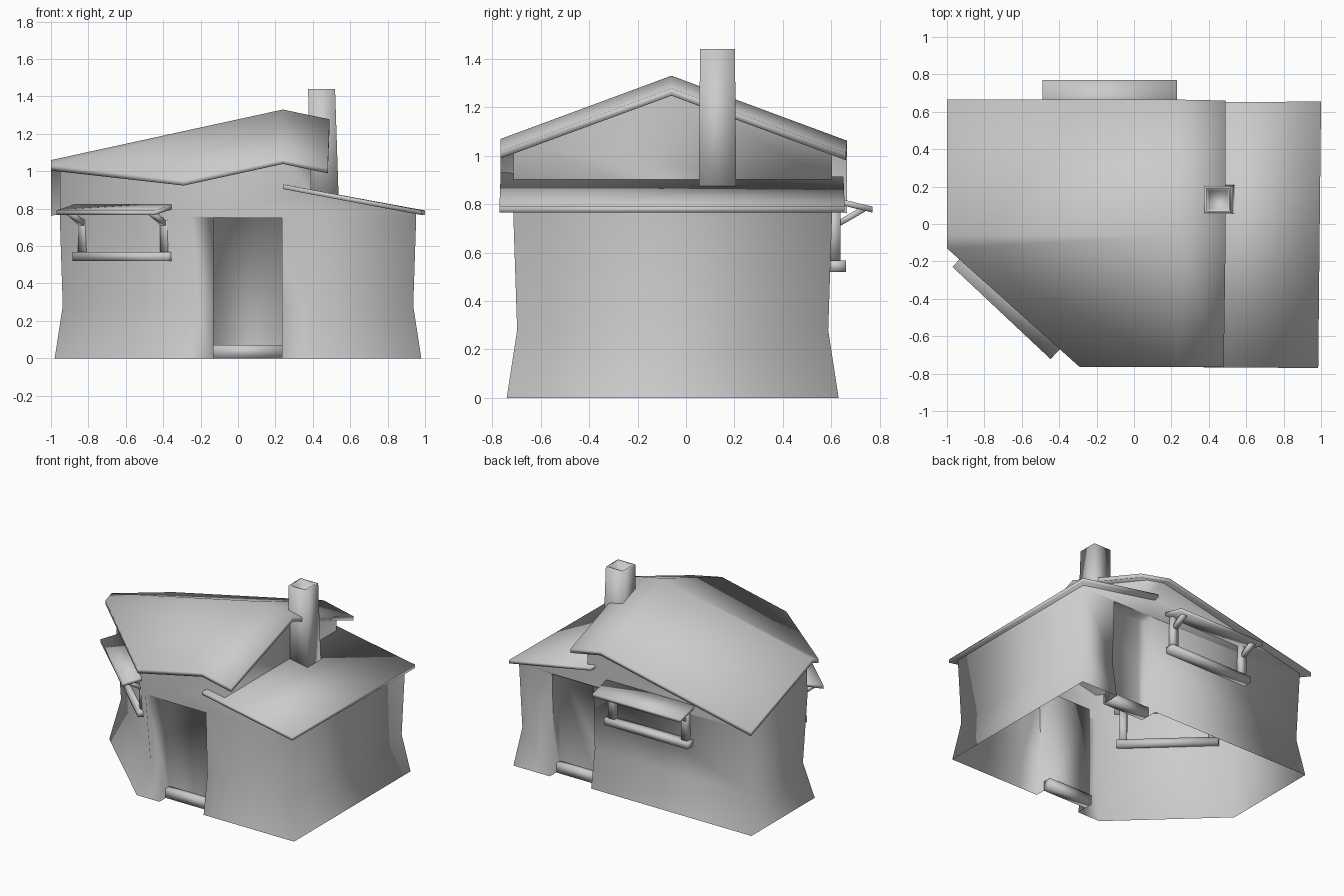
import bpy, bmesh, math
from mathutils import Vector, Matrix

if "Cube" in bpy.data.objects:
    bpy.data.objects.remove(bpy.data.objects["Cube"])

RIDGE_Y, SLOPE, SEAM, SMOOTH = -0.06, 0.37, 0.39, 120


def smooth(ob, angle=SMOOTH):
    bpy.ops.object.select_all(action='DESELECT')
    ob.select_set(True)
    bpy.context.view_layer.objects.active = ob
    bpy.ops.object.shade_smooth_by_angle(angle=math.radians(angle))


def finish(name, bm):
    bmesh.ops.recalc_face_normals(bm, faces=bm.faces[:])
    me = bpy.data.meshes.new(name)
    bm.to_mesh(me)
    bm.free()
    ob = bpy.data.objects.new(name, me)
    bpy.context.collection.objects.link(ob)
    smooth(ob)
    return ob


def box(name, lo, hi, frame=Matrix.Identity(4)):
    lo, hi = Vector(lo), Vector(hi)
    bm = bmesh.new()
    bmesh.ops.create_cube(bm, size=1)
    for v in bm.verts:
        v.co = frame @ Vector([l + (c + 0.5) * (h - l) for c, l, h in zip(v.co, lo, hi)])
    return finish(name, bm)


def slab(name, pts, faces, thick):
    """Sheet thickened straight down."""
    bm = bmesh.new()
    vs = [bm.verts.new(p) for p in pts]
    for f in faces:
        bm.faces.new([vs[i] for i in f])
    ext = bmesh.ops.extrude_face_region(bm, geom=bm.faces[:], use_keep_orig=True)
    for v in ext['geom']:
        if isinstance(v, bmesh.types.BMVert):
            v.co.z -= thick
    return finish(name, bm)


def bridge(bm, loops):
    """Skin a stack of equal loops and cap both ends."""
    n = len(loops[0])
    for a, b in zip(loops, loops[1:]):
        for i in range(n):
            j = (i + 1) % n
            bm.faces.new((a[i], a[j], b[j], b[i]))
    bm.faces.new(loops[0])
    bm.faces.new(loops[-1])
    bmesh.ops.recalc_face_normals(bm, faces=bm.faces[:])


def split(bm, co, no, clear):
    bmesh.ops.bisect_plane(bm, geom=bm.verts[:] + bm.edges[:] + bm.faces[:],
                           plane_co=co, plane_no=no, clear_outer=clear)
    if clear:
        bmesh.ops.holes_fill(bm, edges=[e for e in bm.edges if e.is_boundary], sides=0)


def wall_block(name, outline, planes):
    """Pinched prism, trimmed at the top by the roof planes."""
    bm = bmesh.new()
    bridge(bm, [[bm.verts.new((x + dx * inset, y + dy * inset, z)) for x, y, dx, dy in outline]
                for z, inset in ((0, 0), (0.28, 0.043), (0.76, 0.027), (1.5, 0.03))])
    for co, no in planes:
        split(bm, co, no, True)
    split(bm, (0, 0, 0.89), (0, 0, 1), False)
    return finish(name, bm)


def cut(ob, cutter):
    m = ob.modifiers.new("door_cut", 'BOOLEAN')
    m.object, m.operation, m.solver = cutter, 'DIFFERENCE', 'EXACT'
    bpy.context.view_layer.objects.active = ob
    bpy.ops.object.modifier_apply(modifier=m.name)


# Main roof: gable whose ridge line rises to x = 0.24, then dips
def roof(x, y):
    along = 1.33 + (x - 0.24) * (0.218 if x < 0.24 else -0.21)
    return (x, y, along - SLOPE * abs(y - RIDGE_Y))


xy = [(-1, RIDGE_Y), (0.24, RIDGE_Y), (0.49, RIDGE_Y),
      (-1, 0.665), (0.24, 0.665), (0.49, 0.66),
      (-1, -0.13), (-0.29, -0.765), (0.24, -0.765), (0.48, -0.765)]
slab("main_roof", [roof(*p) for p in xy],
     [(0, 1, 4, 3), (1, 2, 5, 4), (0, 6, 7, 8, 1), (1, 8, 9, 2)], 0.03)

# Lean-to roof over the side wing
slab("side_roof", [(0.24, -0.765, 0.93), (0.985, -0.77, 0.79), (1.0, 0.655, 0.79), (0.33, 0.65, 0.913)],
     [(0, 1, 2, 3)], 0.025)

# Walls: main block and side wing
main = wall_block("walls", [(-0.98, 0.63, 1, -1), (-0.98, -0.115, 1, 1.8),
                            (-0.315, -0.74, 1.87, 1), (SEAM, -0.74, 0, 1), (SEAM, 0.63, 0, -1)],
                  [((0.24, RIDGE_Y, 1.315), (-kx, s * SLOPE, 1))
                   for kx in (0.218, -0.21) for s in (1, -1)])
wing = wall_block("side_walls", [(SEAM, -0.74, 0, 1), (0.98, -0.74, -1, 1),
                                 (0.98, 0.63, -1, -1), (SEAM, 0.63, 0, -1)],
                  [((0.24, 0, 0.918), (0.187, 0, 1))])

# Recessed doorways with steps
for side, x0, x1, wall, s in (("front", -0.13, 0.235, -0.62, -1), ("back", 0.34, 0.68, 0.51, 1)):
    ys = sorted((wall, wall + s * 0.4))
    cutter = box(side + "_door_cutter", (x0, ys[0], -0.1), (x1, ys[1], 0.75))
    for ob in (main, wing):
        cut(ob, cutter)
    bpy.data.objects.remove(cutter)
    ys = sorted((wall - s * 0.02, wall + s * 0.045))
    box(side + "_door_step", (x0, ys[0], 0), (x1, ys[1], 0.07))

# Weld both wall blocks into one hollow shell without floor, ceiling or inner partition
bm = bmesh.new()
for ob in (main, wing):
    bm.from_mesh(ob.data)
bm.normal_update()
bmesh.ops.delete(bm, context='FACES', geom=[
    f for f in bm.faces
    if all(v.co.z < 1e-3 for v in f.verts) or f.normal.z > 0.5
    or all(abs(v.co.x - SEAM) < 1e-3 and v.co.z < 0.9 for v in f.verts)])
bmesh.ops.remove_doubles(bm, verts=bm.verts[:], dist=0.0005)
bm.to_mesh(main.data)
bm.free()
bpy.data.objects.remove(wing)
smooth(main)


# Windows: sill, posts, braces and sloping awning; local +y points outward
def window(name, x, y, angle, out):
    fr = Matrix.Translation((x, y, 0)) @ Matrix.Rotation(angle, 4, 'Z')
    box(name + "_sill", (-0.345, -0.02, 0.52), (0.345, 0.06, 0.567), fr)
    for s, side in ((-1, "left"), (1, "right")):
        c = s * 0.3
        box(f"{name}_{side}_post", (c - 0.025, -0.02, 0.56), (c + 0.025, 0.038, 0.81), fr)
        tilt = fr @ Matrix.Translation((c, 0.03, 0.72)) @ Matrix.Rotation(math.radians(30), 4, 'X')
        box(f"{name}_{side}_brace", (-0.018, -0.01, -0.012), (0.018, out - 0.05, 0.012), tilt)
    slab(name + "_awning", [fr @ Vector(p) for p in ((-0.36, -0.02, 0.835), (0.36, -0.02, 0.835),
                                                     (0.36, out, 0.79), (-0.36, out, 0.79))],
         [(0, 1, 2, 3)], 0.025)


window("back_window", -0.13, 0.6, 0, 0.17)
window("corner_window", -0.592, -0.352, math.pi - math.atan2(0.625, 0.665), 0.17)

# Chimney: tapered square stack, hollow at the top
bm = bmesh.new()
bridge(bm, [[bm.verts.new((cx + sx * h, 0.13 + sy * h, z))
             for sx, sy in ((-1, -1), (1, -1), (1, 1), (-1, 1))]
            for cx, h, z in ((0.462, 0.078, 0.8), (0.447, 0.072, 1.44),
                             (0.447, 0.06, 1.44), (0.45, 0.05, 1.3))])
finish("chimney", bm)
